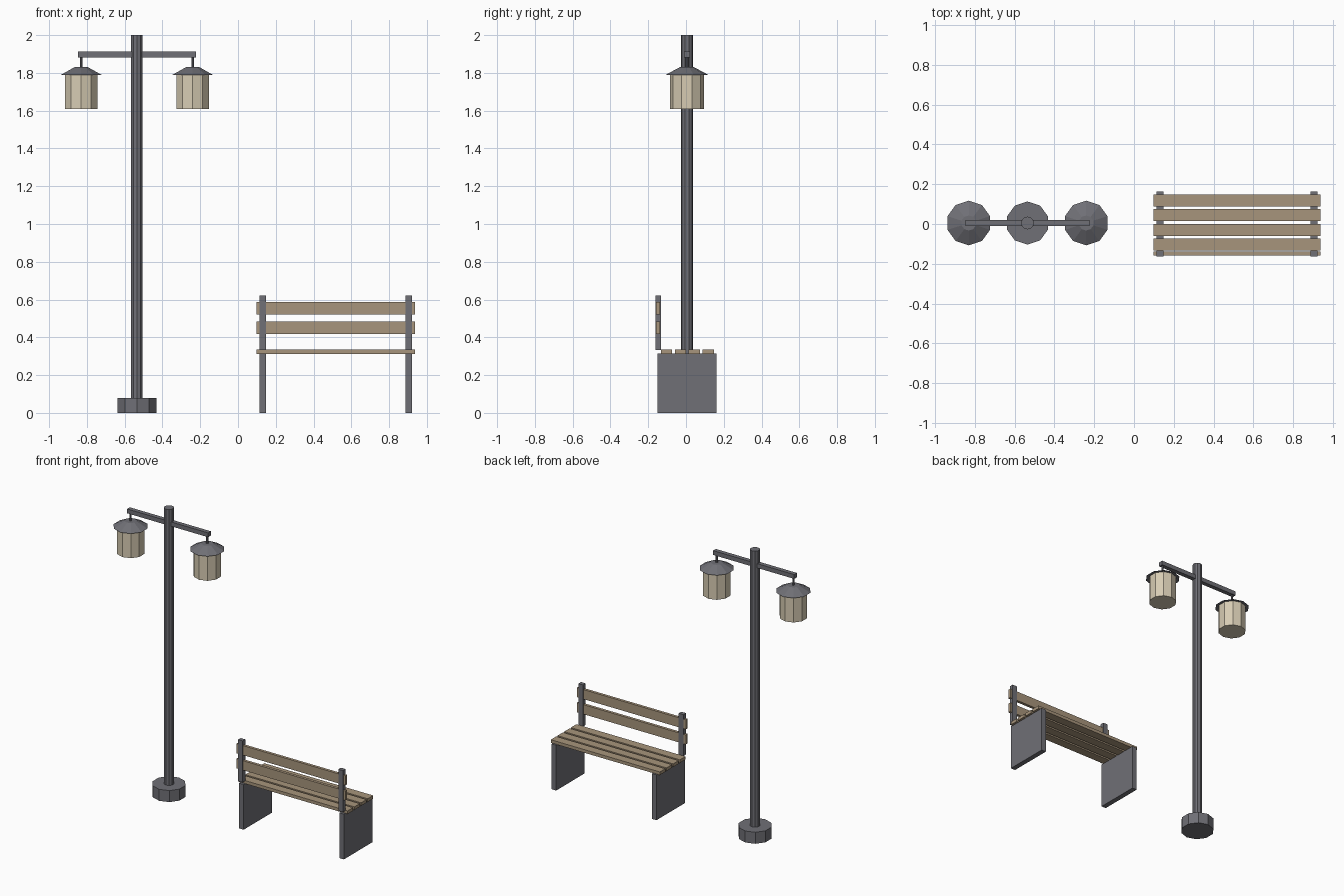
import bpy, math

if "Cube" in bpy.data.objects:
    bpy.data.objects.remove(bpy.data.objects["Cube"])


def material(name, rgb):
    m = bpy.data.materials.new(name)
    m.diffuse_color = (*rgb, 1)
    m.use_nodes = True
    m.node_tree.nodes["Principled BSDF"].inputs["Base Color"].default_value = m.diffuse_color
    return m


METAL = material("grey metal", (0.16, 0.16, 0.18))
WOOD = material("wood", (0.39, 0.30, 0.20))
GLASS = material("cream glass", (0.68, 0.60, 0.45))


def make(name, verts, faces, mat):
    mesh = bpy.data.meshes.new(name)
    mesh.from_pydata(verts, [], faces)
    mesh.materials.append(mat)
    ob = bpy.data.objects.new(name, mesh)
    bpy.context.collection.objects.link(ob)
    return ob


def box(name, x, y, z, mat):
    """Box from (min, max) ranges."""
    verts = [(a, b, c) for c in z for a, b in
             ((x[0], y[0]), (x[1], y[0]), (x[1], y[1]), (x[0], y[1]))]
    faces = [(3, 2, 1, 0), (4, 5, 6, 7)]
    faces += [(i, (i + 1) % 4, (i + 1) % 4 + 4, i + 4) for i in range(4)]
    return make(name, verts, faces, mat)


def prism(name, x, y, z0, z1, r0, r1, mat, n=10):
    """Flat-sided cylinder or frustum with a corner on the y axis."""
    verts = []
    for z, r in ((z0, r0), (z1, r1)):
        for i in range(n):
            a = math.pi / 2 + math.tau * i / n
            verts.append((x + r * math.cos(a), y + r * math.sin(a), z))
    faces = [tuple(reversed(range(n))), tuple(range(n, 2 * n))]
    faces += [(i, (i + 1) % n, n + (i + 1) % n, n + i) for i in range(n)]
    return make(name, verts, faces, mat)


# Lamp post
PX, PY = -0.535, 0.005
prism("post_base", PX, PY, 0, 0.08, 0.108, 0.108, METAL)
prism("post_pole", PX, PY, 0.08, 2.0, 0.032, 0.032, METAL)
box("cross_arm", (PX - 0.312, PX + 0.312), (PY - 0.015, PY + 0.015),
    (1.882, 1.912), METAL)

# Two hanging lanterns
for side, s in (("left", -1), ("right", 1)):
    x = PX + s * 0.295
    prism(side + "_hanger", x, PY, 1.82, 1.89, 0.007, 0.007, METAL)
    prism(side + "_shade", x, PY, 1.79, 1.83, 0.112, 0.038, METAL)
    prism(side + "_lantern", x, PY, 1.61, 1.79, 0.09, 0.09, GLASS)

# Bench sides: panel leg and back upright
for side, x in (("left", (0.114, 0.149)), ("right", (0.886, 0.921))):
    box(side + "_leg", x, (-0.151, 0.162), (0, 0.315), METAL)
    box(side + "_upright", x, (-0.162, -0.133), (0.333, 0.622), METAL)

# Bench slats
SX = (0.098, 0.937)
for i in range(4):
    y = -0.103 + i * 0.0737
    box(f"seat_slat_{i + 1}", SX, (y - 0.03, y + 0.03), (0.313, 0.335), WOOD)
for i, z in enumerate((0.45, 0.555)):
    box(f"back_slat_{i + 1}", SX, (-0.158, -0.138), (z - 0.033, z + 0.033), WOOD)
